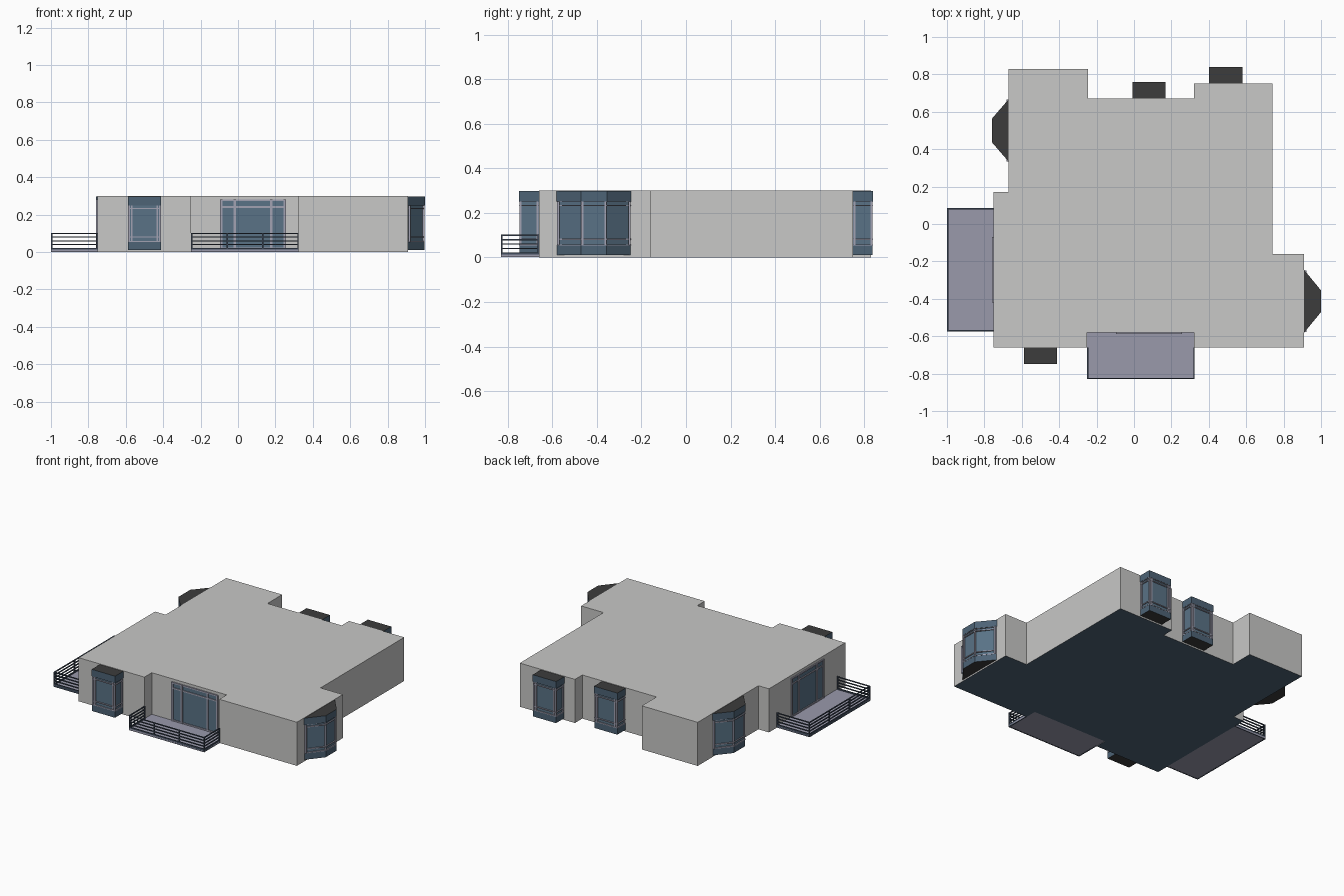
import bpy, bmesh
from math import radians
from mathutils import Matrix

if "Cube" in bpy.data.objects:
    bpy.data.objects.remove(bpy.data.objects["Cube"], do_unlink=True)


def material(name, r, g, b):
    m = bpy.data.materials.new(name)
    m.use_nodes = True
    m.diffuse_color = (r, g, b, 1)
    bsdf = m.node_tree.nodes["Principled BSDF"]
    bsdf.inputs["Base Color"].default_value = (r, g, b, 1)
    bsdf.inputs["Roughness"].default_value = 0.8
    return m


MATS = [
    material("wall grey", 0.58, 0.58, 0.57),
    material("panel blue", 0.075, 0.125, 0.18),
    material("glass blue", 0.10, 0.17, 0.24),
    material("bay roof dark", 0.045, 0.045, 0.045),
    material("frame lavender", 0.36, 0.36, 0.45),
    material("deck lavender", 0.32, 0.32, 0.41),
    material("railing slate", 0.05, 0.07, 0.105),
]
WALL, PANEL, GLASS, DARK, FRAME, DECK, RAIL = range(len(MATS))


def build(name, solids, angle=0, origin=(0, 0)):
    """Join upright prisms (outline, z0, z1, side, top, bottom colours) into one object."""
    bm = bmesh.new()
    for pts, z0, z1, side, top, bottom in solids:
        lo = [bm.verts.new((x, y, z0)) for x, y in pts]
        hi = [bm.verts.new((x, y, z1)) for x, y in pts]
        bm.faces.new(lo[::-1]).material_index = bottom
        bm.faces.new(hi).material_index = top
        for i in range(len(pts)):
            j = (i + 1) % len(pts)
            bm.faces.new((lo[i], lo[j], hi[j], hi[i])).material_index = side
    bm.transform(Matrix.Translation((*origin, 0)) @ Matrix.Rotation(radians(angle), 4, "Z"))
    mesh = bpy.data.meshes.new(name)
    bm.to_mesh(mesh)
    bm.free()
    for m in MATS:
        mesh.materials.append(m)
    obj = bpy.data.objects.new(name, mesh)
    bpy.context.collection.objects.link(obj)
    return obj


def box(x0, x1, y0, y1, z0, z1, mat):
    return ([(x0, y0), (x1, y0), (x1, y1), (x0, y1)], z0, z1, mat, mat, mat)


# Storey block with a stepped outline and a blue underside
outline = [(-0.75, -0.66), (-0.25, -0.66), (-0.25, -0.58), (0.32, -0.58),
           (0.32, -0.66), (0.91, -0.66), (0.91, -0.16), (0.74, -0.16),
           (0.74, 0.75), (0.32, 0.75), (0.32, 0.67), (-0.245, 0.67),
           (-0.245, 0.83), (-0.67, 0.83), (-0.67, 0.17), (-0.75, 0.17)]
build("storey_walls", [(outline, 0, 0.3, WALL, WALL, PANEL)])


# Bay windows, made facing -y with the wall at y = 0
def bay(name, angle, origin, inner, outer, depth=0.09):
    def shape(grow):
        i, o, d = inner + grow, outer + grow, depth + grow
        return [(-i, 0), (-o, -d), (o, -d), (i, 0)]

    solids = [(shape(-0.003), 0.01, 0.055, PANEL, PANEL, DARK),
              (shape(-0.009), 0.055, 0.25, GLASS, GLASS, GLASS),
              (shape(-0.001), 0.25, 0.297, PANEL, DARK, DARK)]
    for z in (0.053, 0.078, 0.23, 0.248):
        solids.append((shape(-0.002), z, z + 0.006, FRAME, FRAME, FRAME))
    r = 0.005
    for s in (-1, 1):
        spots = [(s * (outer - 0.008), -depth + 0.008), (s * (inner - 0.008), -0.006)]
        if inner == outer:
            spots.append((s * (outer - 0.022), -depth + 0.008))
        for x, y in spots:
            solids.append(box(x - r, x + r, y - r, y + r, 0.055, 0.25, FRAME))
    build(name, solids, angle, origin)


bay("front_box_bay", 0, (-0.5, -0.66), 0.09, 0.09)
bay("back_middle_box_bay", 180, (0.08, 0.67), 0.09, 0.09)
bay("back_left_box_bay", 180, (0.49, 0.75), 0.09, 0.09)
bay("left_angled_bay", 90, (0.91, -0.413), 0.168, 0.06)
bay("right_angled_bay", -90, (-0.67, 0.5), 0.168, 0.065)


# Glazed balcony doors
def door(name, angle, origin, half=0.17):
    solids = [box(-half, half, -0.003, 0, 0.015, 0.28, GLASS)]
    for x in (-half, -0.098, 0.098, half):
        solids.append(box(x - 0.006, x + 0.006, -0.009, 0, 0.015, 0.28, FRAME))
    for z in (0.015, 0.236, 0.272):
        solids.append(box(-half, half, -0.008, 0, z, z + 0.009, FRAME))
    build(name, solids, angle, origin)


door("front_door", 0, (0.08, -0.58))
door("right_door", -90, (-0.75, -0.245))


# Balconies: deck, edge rim and barred railing on three sides
def balcony(name, angle, origin, half, depth, side):
    build(name + "_deck", [box(-half, half, -depth, 0, 0.002, 0.014, DECK)], angle, origin)
    t, back = 0.007, side - depth
    solids = []

    def bars(z0, z1):
        solids.append(box(-half, half, -depth, t - depth, z0, z1, RAIL))
        for x in (-half, half - t):
            solids.append(box(x, x + t, t - depth, back, z0, z1, RAIL))

    bars(0.001, 0.017)
    for k in range(1, 6):
        bars(0.02 * k - 0.003, 0.02 * k + 0.003)
    for k in range(4):
        x = -half + k * (2 * half - t) / 3
        solids.append(box(x, x + t, -depth, t - depth, 0.001, 0.1, RAIL))
    for x in (-half, half - t):
        solids.append(box(x, x + t, back - t, back, 0.001, 0.1, RAIL))
    build(name + "_railing", solids, angle, origin)


balcony("front_balcony", 0, (0.037, -0.58), 0.287, 0.25, 0.17)
balcony("right_balcony", -90, (-0.75, -0.245), 0.33, 0.25, 0.25)
